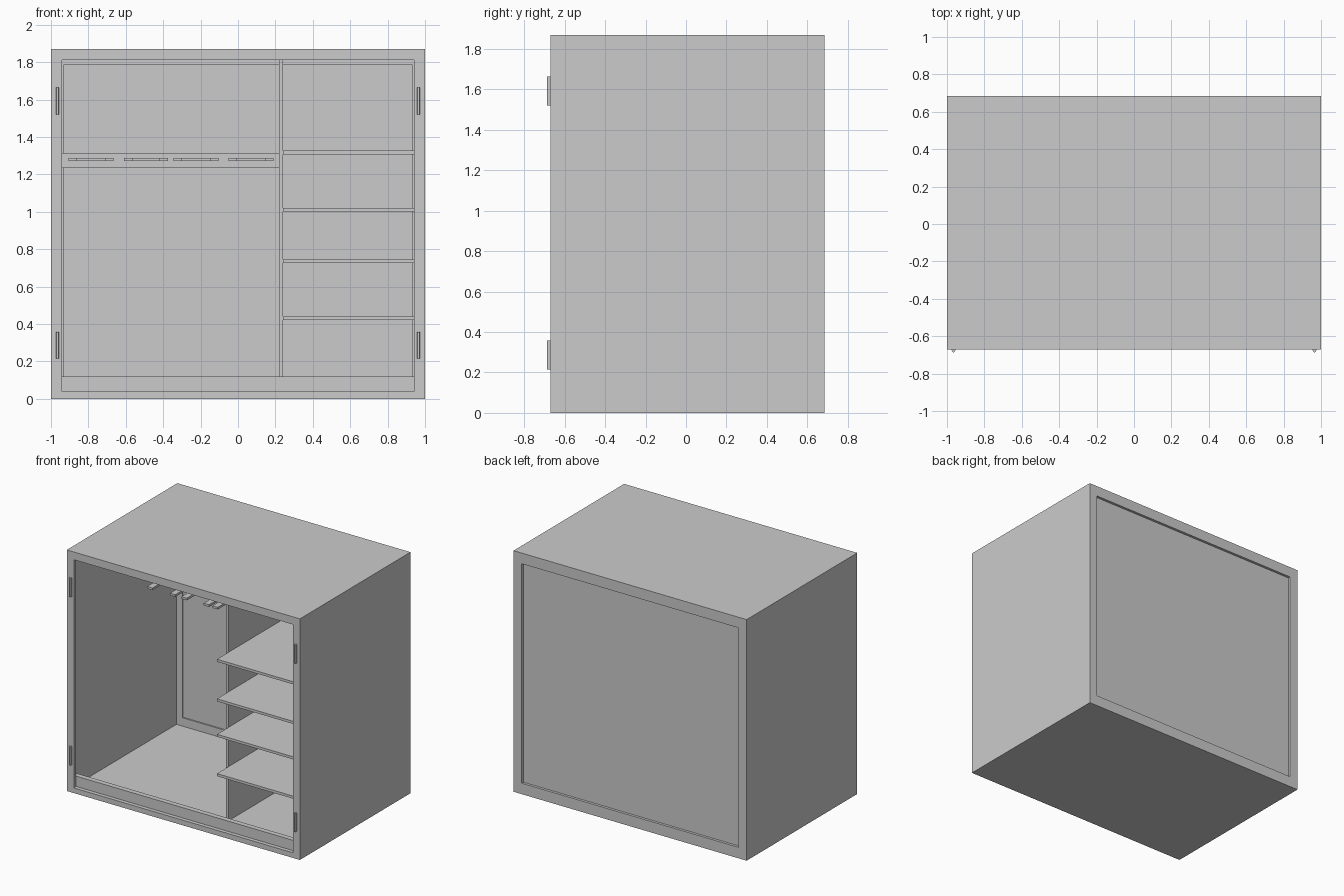
import bpy, bmesh, math

if "Cube" in bpy.data.objects:
    bpy.data.objects.remove(bpy.data.objects["Cube"])


def box(name, x0, x1, y0, y1, z0, z1):
    bm = bmesh.new()
    bmesh.ops.create_cube(bm, size=1)
    for v in bm.verts:
        v.co.x = x1 if v.co.x > 0 else x0
        v.co.y = y1 if v.co.y > 0 else y0
        v.co.z = z1 if v.co.z > 0 else z0
    return finish(bm, name)


def finish(bm, name):
    bmesh.ops.recalc_face_normals(bm, faces=bm.faces)
    me = bpy.data.meshes.new(name)
    bm.to_mesh(me)
    bm.free()
    ob = bpy.data.objects.new(name, me)
    bpy.context.collection.objects.link(ob)
    return ob


def extrude_profile(name, pts, depth, place):
    """Extrude a closed 2D outline; place maps (u, v, w) to world."""
    bm = bmesh.new()
    face = bm.faces.new([bm.verts.new(place(u, v, 0)) for u, v in pts])
    res = bmesh.ops.extrude_face_region(bm, geom=[face])
    for v in [g for g in res["geom"] if isinstance(g, bmesh.types.BMVert)]:
        a, b = place(0, 0, 0), place(0, 0, depth)
        for i in range(3):
            v.co[i] += b[i] - a[i]
    return finish(bm, name)


H, T = 1.87, 0.02          # height, board thickness
YF, YB = -0.67, 0.685      # front and back planes


def ring(name, y0, y1, ox, z0, z1):
    """Rectangular frame with an opening of half width ox from z0 to z1."""
    bm = bmesh.new()
    loops = []
    for y in (y0, y1):
        for xs, za, zb in ((1, 0, H), (ox, z0, z1)):
            loops.append([bm.verts.new((x, y, z)) for x, z in
                          ((-xs, za), (xs, za), (xs, zb), (-xs, zb))])
    fo, fi, bo, bi = loops
    for a, b in ((fo, fi), (bo, bi), (fo, bo), (fi, bi)):
        for i in range(4):
            j = (i + 1) % 4
            bm.faces.new((a[i], a[j], b[j], b[i]))
    return finish(bm, name)


# Cabinet shell: front and back frames joined by thin boards
ring("front_frame", YF, -0.64, 0.94, 0.04, 1.81)
ring("back_frame", 0.645, YB, 0.93, 0.085, 1.787)
for side, s in (("left", -1), ("right", 1)):
    box(side + "_wall", min(s, s * (1 - T)), max(s, s * (1 - T)), -0.64, 0.645, 0, H)
box("floor_board", -1 + T, 1 - T, -0.64, 0.645, 0, T)
box("top_board", -1 + T, 1 - T, -0.64, 0.645, H - T, H)
box("back_panel", -0.93, 0.93, 0.655, 0.665, 0.085, 1.787)

# Interior: kick board, divider and shelves
box("kick_board", -1 + T, 1 - T, -0.64, -0.60, T, 0.12)
box("divider", 0.22, 0.24, -0.46, 0.645, T, H - T)
for i, z in enumerate((0.42, 0.725, 1.0, 1.307)):
    box(f"shelf_{i + 1}", 0.24, 1 - T, -0.60, 0.645, z, z + T)

# Hanging rail on the back wall with U-shaped brackets
box("hanging_rail", -1 + T, 0.22, 0.58, 0.645, 1.235, 1.315)
A, W = 0.18, 0.045
for i, (a, b) in enumerate(((-0.905, -0.665), (-0.61, -0.375),
                            (-0.345, -0.105), (-0.05, 0.19))):
    outline = [(a, A), (a + W, A), (a + W, 0.54), (b - W, 0.54),
               (b - W, A), (b, A), (b, 0.58), (a, 0.58)]
    extrude_profile(f"hanger_bracket_{i + 1}", outline, 0.017,
                    lambda u, v, w: (u, v, 1.27 + w))

# Door hinges: thin plate plus rounded knuckle
for side, s in (("left", -1), ("right", 1)):
    for level, z0, z1 in (("lower", 0.215, 0.358), ("upper", 1.52, 1.665)):
        c = s * 0.965
        box(f"{side}_{level}_hinge_plate", c - 0.011, c + 0.011, -0.675, YF, z0, z1)
        arc = [(c + 0.007 * math.cos(t), -0.679 + 0.008 * math.sin(t))
               for t in (2 * math.pi * k / 16 for k in range(16))]
        ob = extrude_profile(f"{side}_{level}_hinge_knuckle", arc, z1 - z0,
                             lambda u, v, w: (u, v, z0 + w))
        bpy.ops.object.select_all(action='DESELECT')
        ob.select_set(True)
        bpy.context.view_layer.objects.active = ob
        bpy.ops.object.shade_smooth_by_angle()
